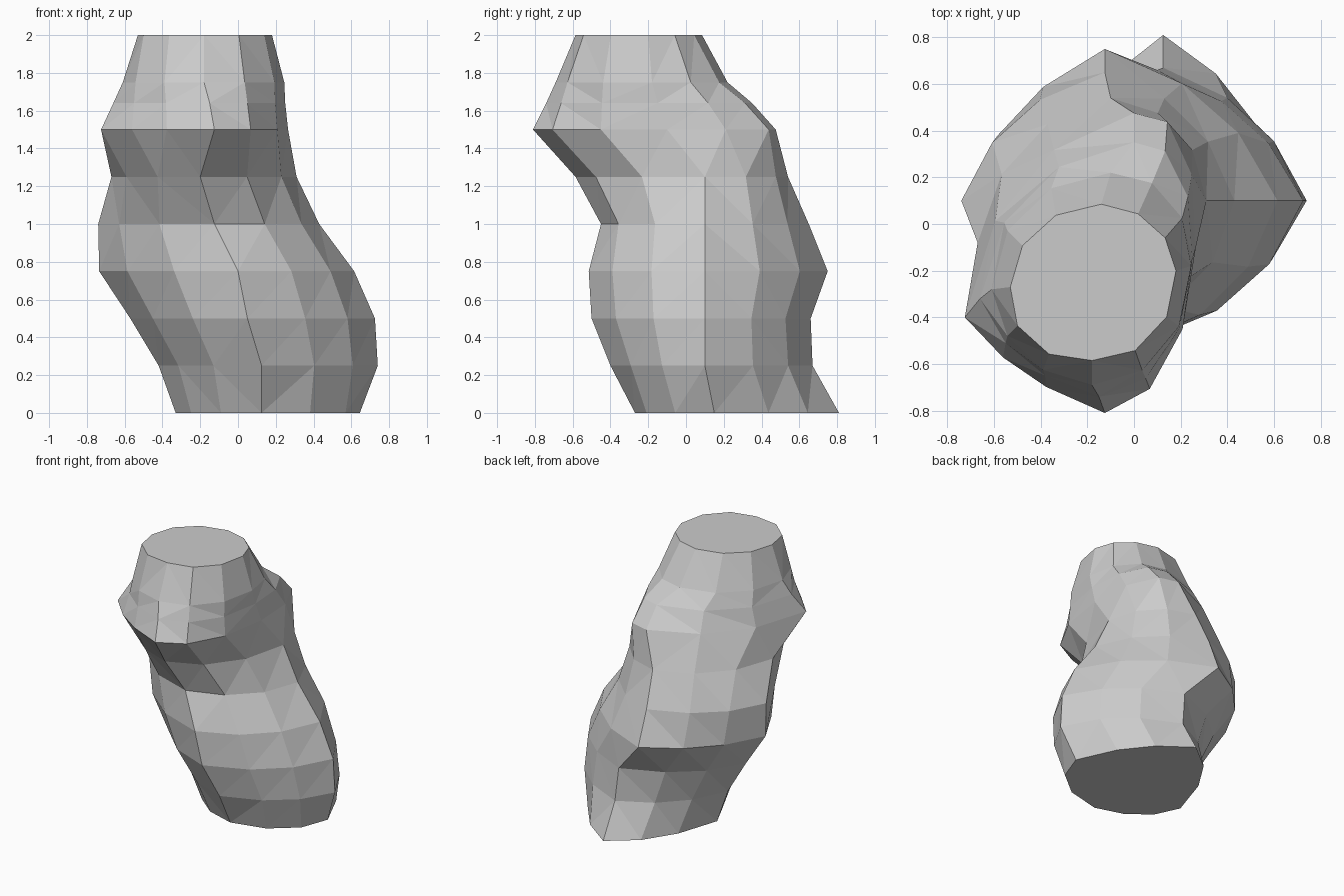
import bpy, bmesh
from math import sin, cos, radians

if "Cube" in bpy.data.objects:
    bpy.data.objects.remove(bpy.data.objects["Cube"])

# Rings: z, then right, back, left, front extremes as (x, y),
# then roundness of each quarter (0 straight, 1 elliptical)
RINGS = [
    (0.00, [(0.645, 0.15), (0.125, 0.81), (-0.33, 0.10), (0.125, -0.27)], [.5, .6, .8, .95]),
    (0.25, [(0.74, 0.10), (0.125, 0.67), (-0.42, 0.10), (0.125, -0.40)], [.6, .6, .75, .65]),
    (0.50, [(0.725, 0.10), (0.10, 0.66), (-0.57, 0.10), (0.05, -0.50)], [.55, .6, .75, .65]),
    (0.75, [(0.615, 0.10), (-0.125, 0.75), (-0.735, 0.10), (0.00, -0.515)], [.6, .5, .7, .7]),
    (1.00, [(0.43, 0.10), (-0.125, 0.65), (-0.74, 0.10), (-0.125, -0.45)], [.7, .65, .8, .85]),
    (1.25, [(0.31, 0.10), (-0.10, 0.54), (-0.67, -0.08), (-0.20, -0.585)], [.95, .8, .85, .9]),
    (1.50, [(0.265, -0.10), (0.00, 0.475), (-0.725, -0.40), (-0.125, -0.81)], [1.3, .8, .4, .95]),
    (1.64, [(0.25, -0.15), (0.00, 0.35), (-0.66, -0.32), (-0.15, -0.74)], [1.25, .9, .65, 1.]),
    (1.75, [(0.245, -0.18), (-0.10, 0.22), (-0.61, -0.28), (-0.18, -0.69)], [1.1, 1., .9, 1.05]),
    (2.00, [(0.18, -0.20), (-0.14, 0.085), (-0.53, -0.27), (-0.18, -0.585)], [.95, 1., 1.2, 1.1]),
]
STEPS = 3  # sides per quarter


def ring_points(z, ends, roundness):
    """Four quarter arcs through the ring's extreme points."""
    pts = []
    for q, k in enumerate(roundness):
        a, b = ends[q], ends[(q + 1) % 4]
        c = (b[0], a[1]) if q % 2 == 0 else (a[0], b[1])
        for s in range(STEPS):
            t = radians(90 * s / STEPS)
            f = k + (1 - k) / (cos(t) + sin(t)) if s else 1
            u, v = min(cos(t) * f, 1), min(sin(t) * f, 1)
            pts.append((c[0] + (a[0] - c[0]) * u + (b[0] - c[0]) * v,
                        c[1] + (a[1] - c[1]) * u + (b[1] - c[1]) * v, z))
    return pts


bm = bmesh.new()
rings = [[bm.verts.new(p) for p in ring_points(*spec)] for spec in RINGS]

# Faceted wall
for lower, upper in zip(rings, rings[1:]):
    for i in range(4 * STEPS):
        bm.faces.new((lower[i - 1], lower[i], upper[i], upper[i - 1]))
bmesh.ops.triangulate(bm, faces=bm.faces[:])

# Flat caps
bm.faces.new(rings[0][::-1])
bm.faces.new(rings[-1])
bmesh.ops.recalc_face_normals(bm, faces=bm.faces[:])

mesh = bpy.data.meshes.new("rock_column")
bm.to_mesh(mesh)
bm.free()
bpy.context.collection.objects.link(bpy.data.objects.new("rock_column", mesh))
